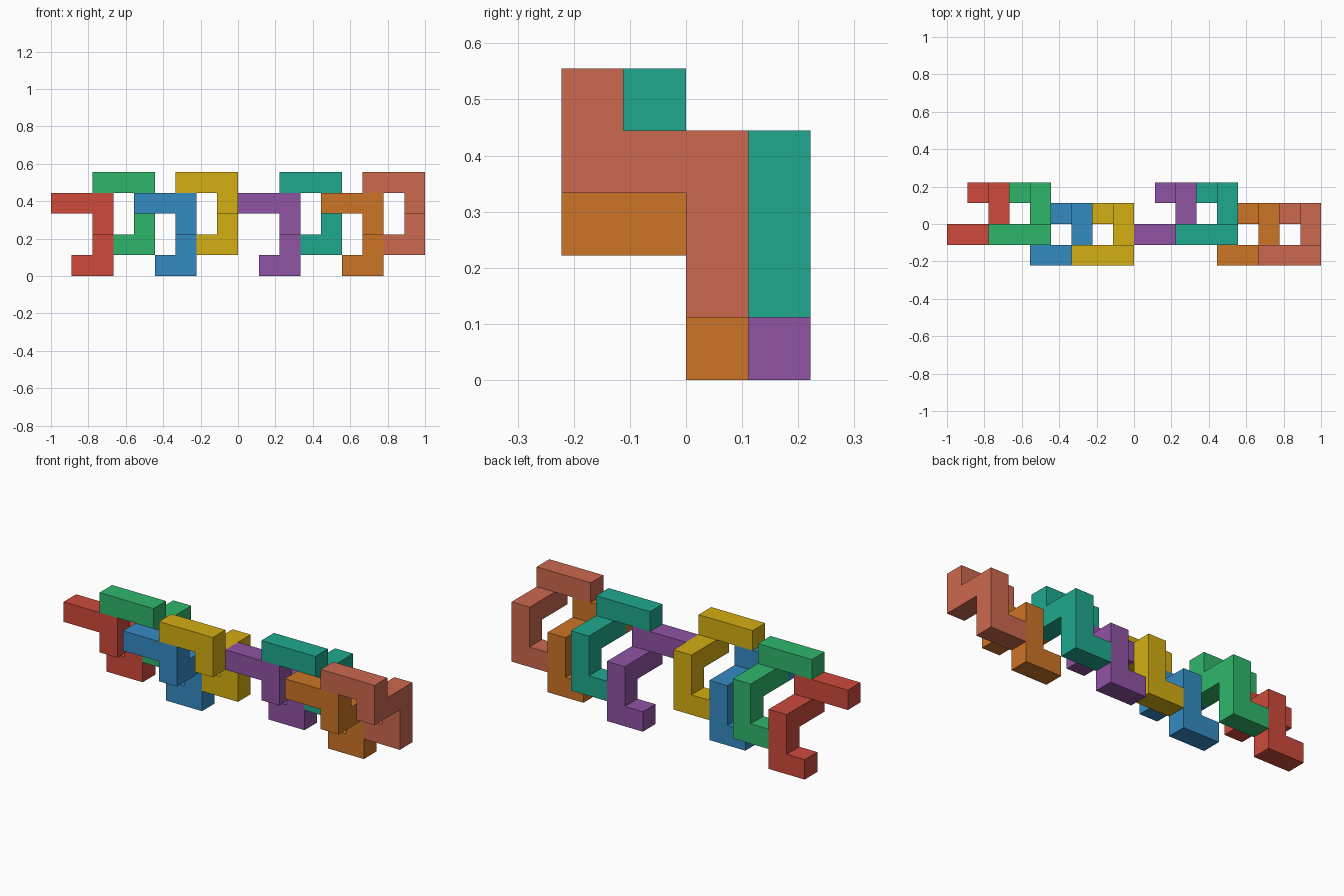
import bpy, bmesh
from mathutils import Vector

if "Cube" in bpy.data.objects:
    bpy.data.objects.remove(bpy.data.objects["Cube"])

U = 1 / 9  # edge of one unit cube

# One bent puzzle piece as a path of unit cubes: bar, drop, arm, column, hook
PATH = [(0, 0, 3), (1, 0, 3), (2, 0, 3), (2, 0, 2), (2, 1, 2),
        (2, 2, 2), (2, 2, 1), (2, 2, 0), (1, 2, 0)]
DIRS = [Vector(d) for d in ((1, 0, 0), (-1, 0, 0), (0, 1, 0),
                            (0, -1, 0), (0, 0, 1), (0, 0, -1))]


def piece(name, color, offset):
    """Skin the cube path with its exposed faces, merged into flat polygons."""
    cells = set(PATH)
    bm = bmesh.new()
    for cell in PATH:
        center = Vector(cell) + Vector((0.5, 0.5, 0.5))
        for d in DIRS:
            if tuple(int(c + k) for c, k in zip(cell, d)) in cells:
                continue
            a = Vector((d.y, d.z, d.x)) / 2
            b = d.cross(a)
            mid = center + d / 2
            corners = (mid - a - b, mid + a - b, mid + a + b, mid - a + b)
            bm.faces.new([bm.verts.new((c + Vector(offset)) * U) for c in corners])
    bmesh.ops.remove_doubles(bm, verts=bm.verts, dist=1e-4)
    bmesh.ops.dissolve_limit(bm, angle_limit=0.01, verts=bm.verts, edges=bm.edges)
    bmesh.ops.recalc_face_normals(bm, faces=bm.faces)
    mesh = bpy.data.meshes.new(name)
    bm.to_mesh(mesh)
    bm.free()
    mat = bpy.data.materials.new(name + "_paint")
    mat.diffuse_color = tuple((c / 255) ** 2.2 for c in color) + (1,)
    mat.use_nodes = True
    mat.node_tree.nodes["Principled BSDF"].inputs["Base Color"].default_value = mat.diffuse_color
    mesh.materials.append(mat)
    bpy.context.collection.objects.link(bpy.data.objects.new(name, mesh))


# Chain of interlocked pieces, alternately low and high
piece("red_piece", (205, 75, 62), (-9, -1, 0))
piece("green_piece", (51, 181, 107), (-7, -1, 1))
piece("blue_piece", (56, 138, 193), (-5, -2, 0))
piece("yellow_piece", (211, 173, 26), (-3, -2, 1))
piece("purple_piece", (142, 84, 161), (0, -1, 0))
piece("teal_piece", (36, 167, 141), (2, -1, 1))
piece("orange_piece", (203, 116, 42), (4, -2, 0))
piece("coral_piece", (203, 104, 80), (6, -2, 1))
